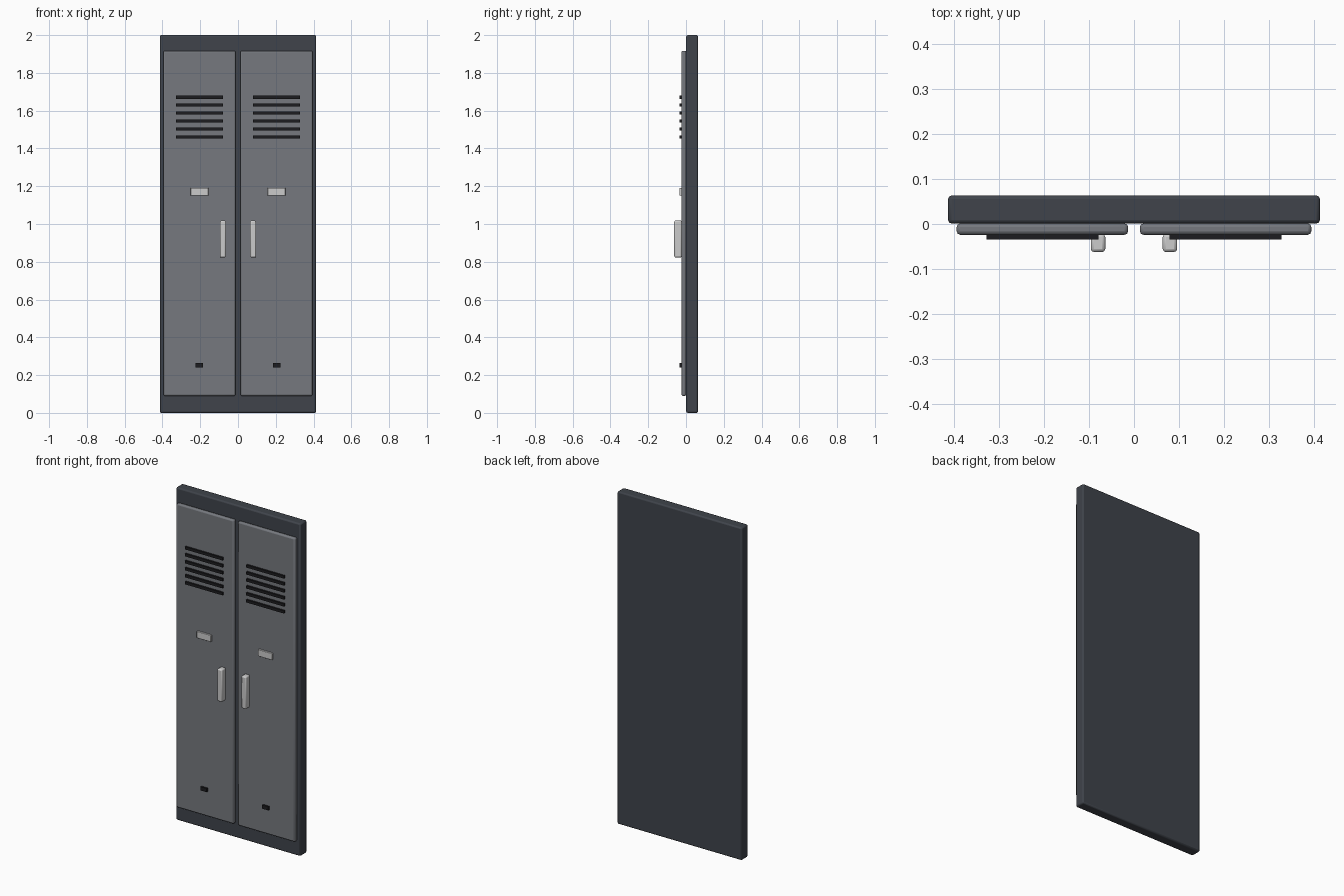
import bpy

if "Cube" in bpy.data.objects:
    bpy.data.objects.remove(bpy.data.objects["Cube"])


def material(name, rgb):
    m = bpy.data.materials.new(name)
    m.diffuse_color = (*rgb, 1)
    m.use_nodes = True
    m.node_tree.nodes["Principled BSDF"].inputs["Base Color"].default_value = m.diffuse_color
    return m


frame_mat = material("dark_frame_paint", (0.05, 0.057, 0.07))
door_mat = material("grey_door_paint", (0.18, 0.19, 0.21))
metal_mat = material("light_metal", (0.6, 0.6, 0.62))
black_mat = material("black_recess", (0.012, 0.012, 0.014))


def box(name, x, y, z, mat, bevel=0.0, segments=2):
    """Box from (min, max) ranges, with optional rounded edges."""
    bpy.ops.mesh.primitive_cube_add(size=1, location=[sum(r) / 2 for r in (x, y, z)])
    o = bpy.context.object
    o.name = name
    o.scale = [r[1] - r[0] for r in (x, y, z)]
    bpy.ops.object.transform_apply(location=False, rotation=False, scale=True)
    o.data.materials.append(mat)
    if bevel:
        b = o.modifiers.new("bevel", 'BEVEL')
        b.width = bevel
        b.segments = segments
        bpy.ops.object.shade_smooth_by_angle()
    return o


# Cabinet slab
box("cabinet_frame", (-0.414, 0.414), (0.001, 0.0635), (0, 2), frame_mat, 0.008)

for side, s in (("left", -1), ("right", 1)):
    def span(a, b):
        return tuple(sorted((s * a, s * b)))

    # Door panel
    box(f"{side}_door", span(0.013, 0.395), (-0.024, 0.001), (0.09, 1.917), door_mat, 0.008)
    # Ventilation slats
    for i in range(6):
        z = 1.461 + i * 0.042
        box(f"{side}_vent_{i + 1}", span(0.079, 0.329), (-0.035, -0.022),
            (z - 0.008, z + 0.008), black_mat)
    # Name plate holder
    box(f"{side}_label_plate", span(0.157, 0.251), (-0.035, -0.022), (1.151, 1.191), metal_mat, 0.002)
    # Pull handle
    box(f"{side}_handle", span(0.064, 0.096), (-0.0625, -0.022), (0.823, 1.018), metal_mat, 0.007)
    # Lock slot
    box(f"{side}_lock_slot", span(0.184, 0.225), (-0.035, -0.022), (0.241, 0.263), black_mat)
